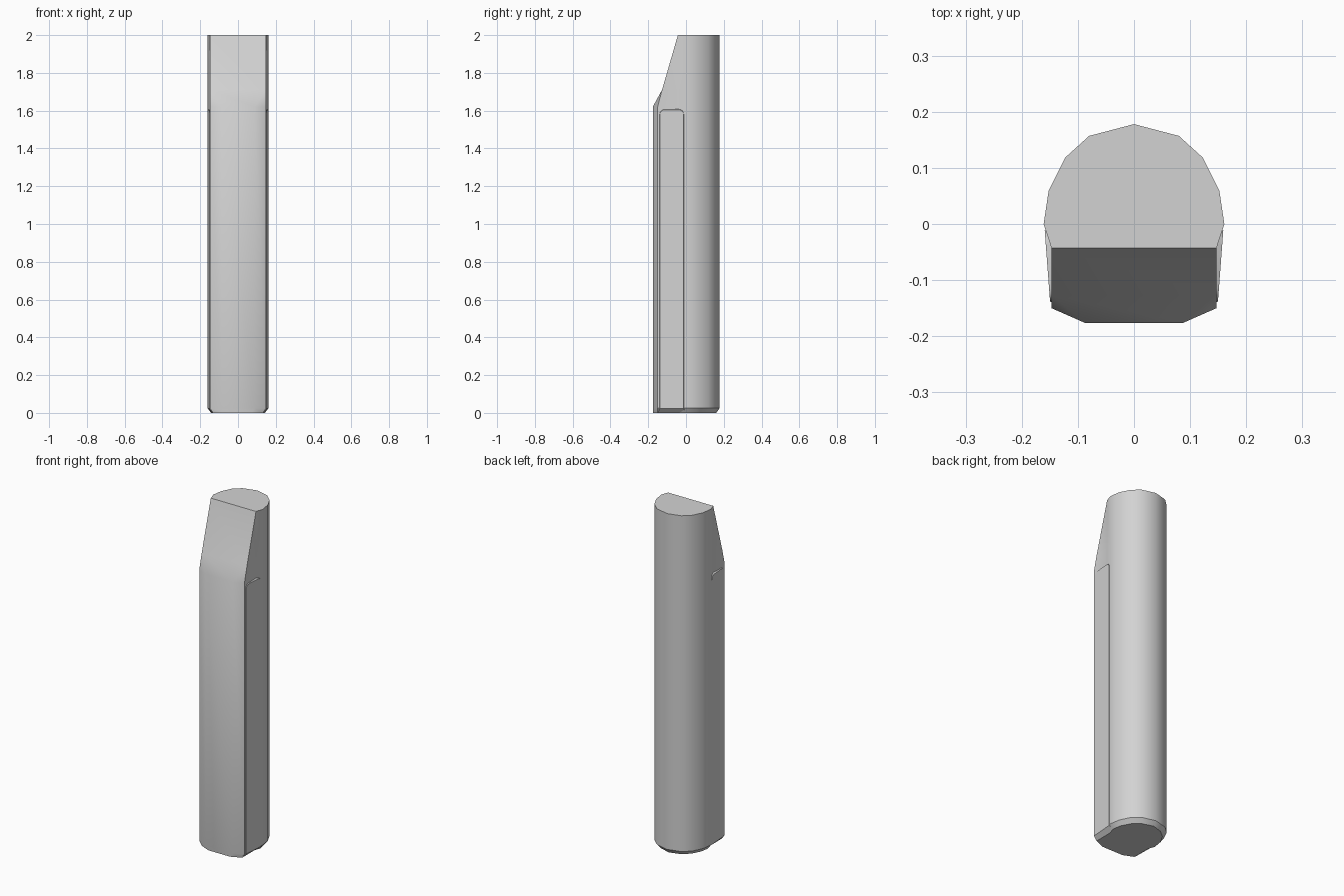
import bpy, bmesh
from math import cos, sin, pi, radians

cube = bpy.data.objects.get("Cube")
if cube:
    bpy.data.objects.remove(cube, do_unlink=True)

grey = bpy.data.materials.new("light_grey")
grey.use_nodes = True
grey.diffuse_color = (0.65, 0.65, 0.65, 1)
grey.node_tree.nodes["Principled BSDF"].inputs["Base Color"].default_value = grey.diffuse_color


def loft(name, rings):
    """Skin a list of equal-length closed rings and cap both ends."""
    bm = bmesh.new()
    loops = [[bm.verts.new(p) for p in ring] for ring in rings]
    n = len(loops[0])
    for a, b in zip(loops, loops[1:]):
        for i in range(n):
            j = (i + 1) % n
            bm.faces.new((a[i], a[j], b[j], b[i]))
    bm.faces.new(loops[0][::-1])
    bm.faces.new(loops[-1])
    bmesh.ops.remove_doubles(bm, verts=bm.verts[:], dist=0.0005)
    bmesh.ops.recalc_face_normals(bm, faces=bm.faces[:])
    mesh = bpy.data.meshes.new(name)
    bm.to_mesh(mesh)
    bm.free()
    mesh.materials.append(grey)
    obj = bpy.data.objects.new(name, mesh)
    bpy.context.collection.objects.link(obj)
    bpy.ops.object.select_all(action='DESELECT')
    obj.select_set(True)
    bpy.context.view_layer.objects.active = obj
    bpy.ops.object.shade_smooth_by_angle(angle=radians(30))
    return obj


# Main shaft: rounded back, flat sides, chamfered front corners, sloped tip
BACK = [(0.08, 0.157), (0.123, 0.118), (0.152, 0.06), (0.161, 0.0)]


def section(z, corner, front, inset=0.0):
    half = BACK + [(0.147, -0.043), corner, front]
    half = [(x - inset, y - inset * max(y, 0) / 0.178) for x, y in half]
    right = [(x, y, z) for x, y in half]
    left = [(-x, y, z) for x, y in reversed(half)]
    return [(0, 0.178 - inset, z)] + right + left


corner, front = (0.147, -0.15), (0.088, -0.176)
tip, shoulder = (0.147, -0.043), (0.147, -0.127)
loft("shaft", [
    section(0, corner, front, 0.018),
    section(0.025, corner, front),
    section(1.62, corner, front),
    section(1.71, shoulder, shoulder),
    section(2, tip, tip),
])


# Side panels: thin raised plates with rounded upper corners and a bevelled rim
def panel_ring(side, inset, lift):
    y0, y1 = -0.149 + inset, -0.001 - inset
    top, r = 1.615 - inset, 0.025
    outline = [(y0, inset * 2), (y1, inset * 2)]
    for cy, start in ((y1 - r, 0), (y0 + r, pi / 2)):
        for k in range(5):
            a = start + k * pi / 8
            outline.append((cy + r * cos(a), top - r + r * sin(a)))
    # The outer face narrows slightly toward the front
    return [(side * ((0.160 + 0.075 * y) if lift else 0.131), y, z) for y, z in outline]


for side, label in ((1, "left"), (-1, "right")):
    loft(label + "_side_panel", [panel_ring(side, 0, False), panel_ring(side, 0.011, True)])
